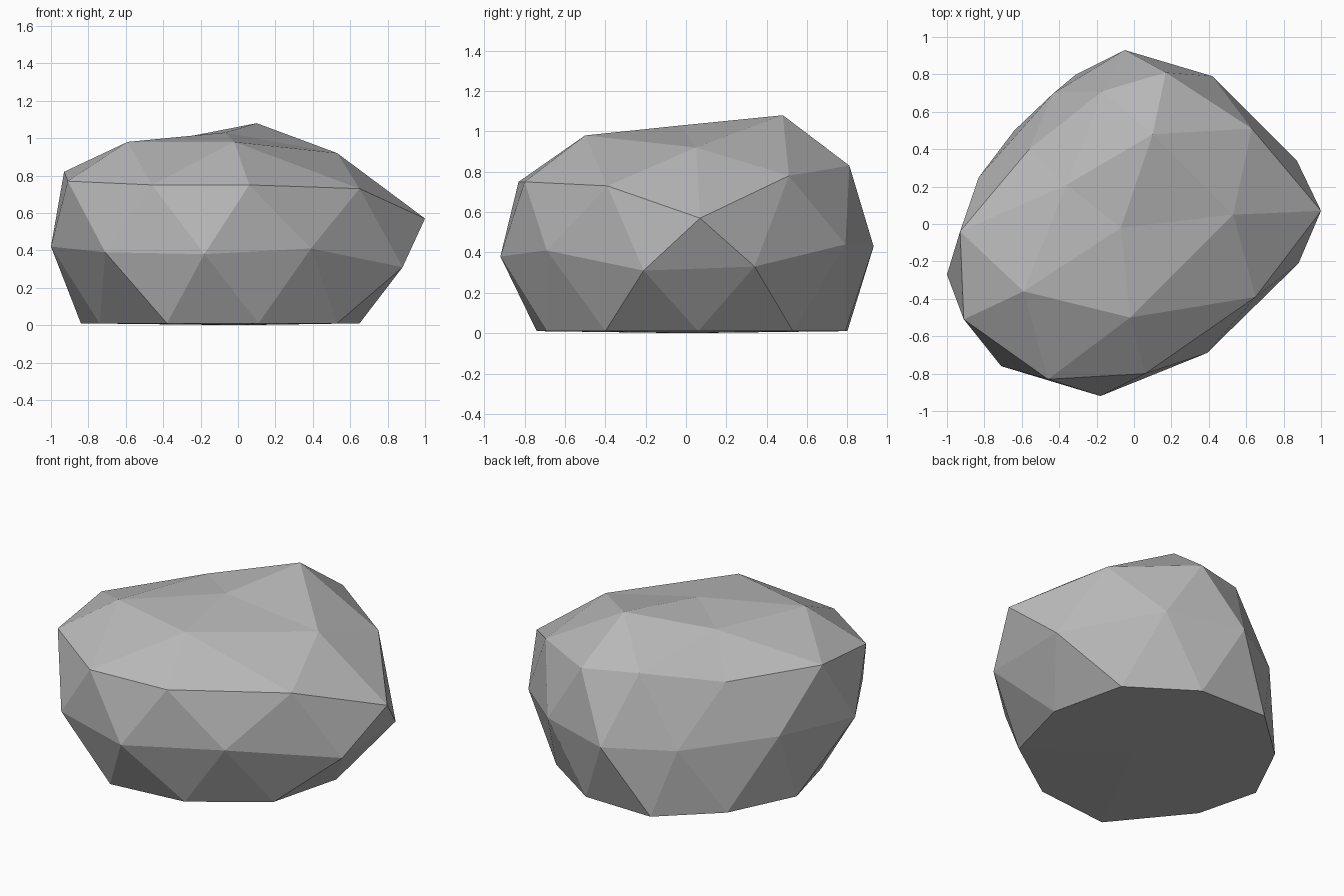
import bpy
import bmesh

# Remove the default object
default = bpy.data.objects.get("Cube")
if default:
    bpy.data.objects.remove(default, do_unlink=True)

# Contours of the boulder, each running counter-clockwise from the front
crown = [(-.02, -.5, .98), (.53, .05, .92), (.1, .48, 1.08),
         (-.36, .21, .99), (-.59, -.36, .98)]
shoulder = [(.06, -.8, .75), (.65, -.39, .73), (1, .07, .57), (.63, .51, .78),
            (.17, .81, .83), (-.17, .71, .85), (-.56, .4, .78),
            (-.93, -.04, .82), (-.91, -.51, .77), (-.46, -.83, .75)]
waist = [(.39, -.69, .41), (.88, -.21, .31), (.87, .34, .33), (.42, .79, .44),
         (-.05, .93, .43), (-.43, .7, .42), (-.83, .25, .45),
         (-1, -.27, .42), (-.71, -.76, .39), (-.18, -.92, .38)]
foot = [(.53, -.4), (.65, .06), (.54, .53), (.15, .79), (-.31, .8),
        (-.64, .5), (-.84, .09), (-.74, -.3), (-.38, -.74), (.11, -.69)]


def add_ring(bm, points):
    return [bm.verts.new(p) for p in points]


def zigzag(bm, upper, lower):
    """Join two equal rings, the lower one turned by half a step."""
    count = len(upper)
    for k in range(count):
        following = (k + 1) % count
        bm.faces.new((upper[k], lower[k], upper[following]))
        bm.faces.new((upper[following], lower[k], lower[following]))


def fan(bm, centre, ring):
    """Close a ring with triangles around one point."""
    for k, vert in enumerate(ring):
        bm.faces.new((centre, vert, ring[(k + 1) % len(ring)]))


# Stone material
stone = bpy.data.materials.new("stone grey")
stone.use_nodes = True
grey = (0.48, 0.48, 0.48, 1)
stone.diffuse_color = grey
shader = next(n for n in stone.node_tree.nodes if n.type == "BSDF_PRINCIPLED")
shader.inputs["Base Color"].default_value = grey
shader.inputs["Roughness"].default_value = 0.9

# Faceted boulder
bm = bmesh.new()
top_ring = add_ring(bm, crown)
shoulder_ring = add_ring(bm, shoulder)
waist_ring = add_ring(bm, waist)
foot_ring = add_ring(bm, [(x, y, .01) for x, y in foot])

# Cap: every crown point spreads to three shoulder points
fan(bm, bm.verts.new((-.07, -.02, 1.03)), top_ring)
for k, vert in enumerate(top_ring):
    neighbour = top_ring[(k + 1) % len(top_ring)]
    corner = shoulder_ring[2 * k]
    middle = shoulder_ring[2 * k + 1]
    next_corner = shoulder_ring[(2 * k + 2) % len(shoulder_ring)]
    bm.faces.new((vert, corner, middle))
    bm.faces.new((vert, middle, neighbour))
    bm.faces.new((neighbour, middle, next_corner))

# Sides and underside
zigzag(bm, shoulder_ring, waist_ring)
zigzag(bm, waist_ring, foot_ring)
fan(bm, bm.verts.new((0, 0, 0)), foot_ring)
bmesh.ops.recalc_face_normals(bm, faces=bm.faces)

mesh = bpy.data.meshes.new("boulder")
bm.to_mesh(mesh)
bm.free()
mesh.materials.append(stone)
boulder = bpy.data.objects.new("boulder", mesh)
bpy.context.collection.objects.link(boulder)
